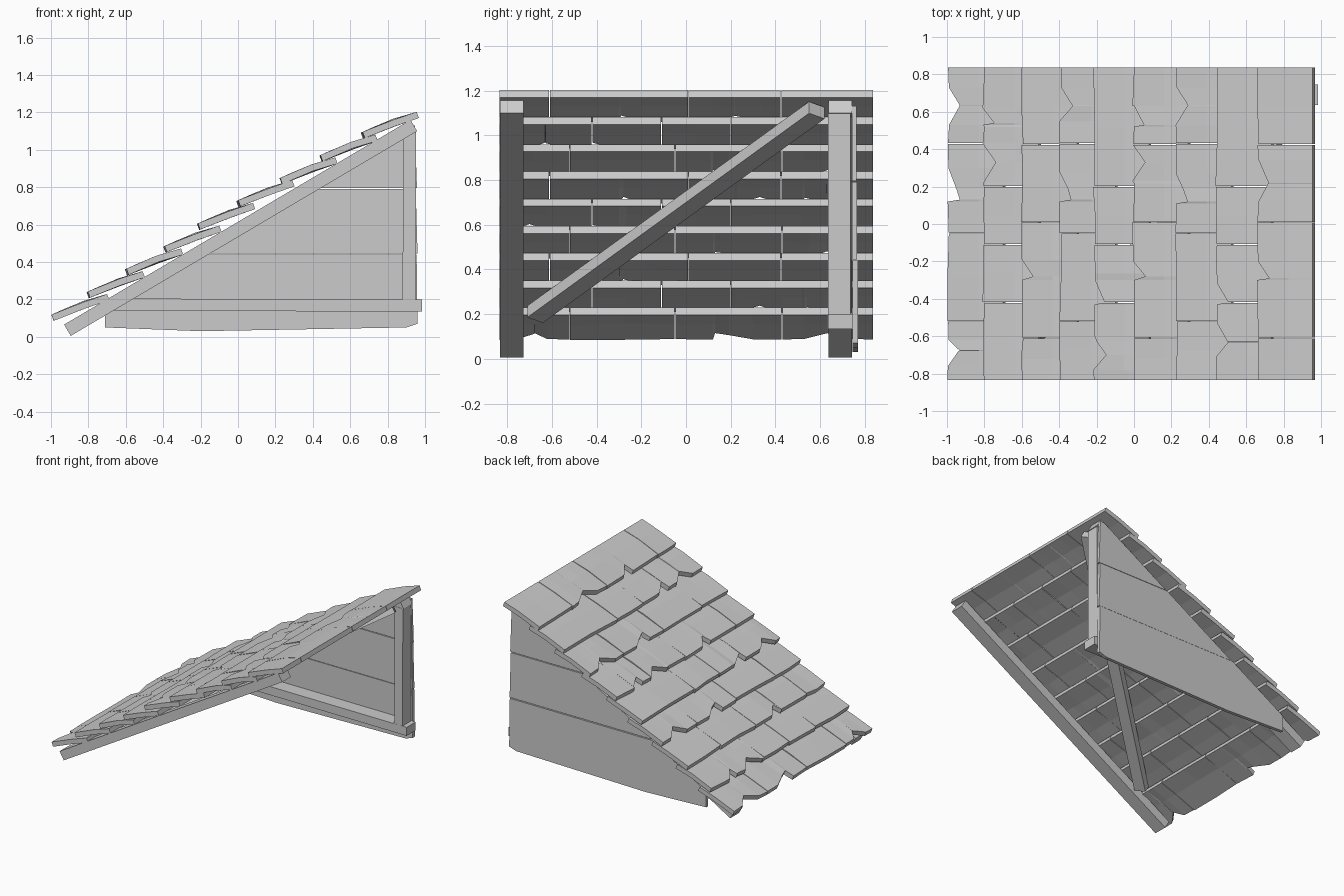
import bpy, bmesh, random
from mathutils import Vector

random.seed(4)
if "Cube" in bpy.data.objects:
    bpy.data.objects.remove(bpy.data.objects["Cube"], do_unlink=True)

grey = bpy.data.materials.new("weathered_grey")
grey.use_nodes = True
colour = (0.6, 0.6, 0.6, 1)
grey.diffuse_color = colour
grey.node_tree.nodes["Principled BSDF"].inputs["Base Color"].default_value = colour

SLOPE = 0.591          # roof rise per unit of x
MID = 0.574            # height of the rafter centre line at x = 0
ALONG = Vector((1, 0, SLOPE)).normalized()
UP = Vector((-ALONG.z, 0, ALONG.x))


def finish(name, bm):
    bmesh.ops.recalc_face_normals(bm, faces=bm.faces)
    mesh = bpy.data.meshes.new(name)
    bm.to_mesh(mesh)
    bm.free()
    mesh.materials.append(grey)
    obj = bpy.data.objects.new(name, mesh)
    bpy.context.collection.objects.link(obj)
    return obj


def beam(name, a, b, side, width, depth):
    """Box from a to b; width is measured along side, depth across it."""
    a, b = Vector(a), Vector(b)
    side = Vector(side).normalized()
    across = (b - a).cross(side).normalized()
    bm = bmesh.new()
    rings = []
    for p in (a, b):
        rings.append([bm.verts.new(p + side * width / 2 * s + across * depth / 2 * t)
                      for s, t in ((-1, -1), (1, -1), (1, 1), (-1, 1))])
    for ring in rings:
        bm.faces.new(ring)
    for i in range(4):
        j = (i + 1) % 4
        bm.faces.new((rings[0][i], rings[0][j], rings[1][j], rings[1][i]))
    return finish(name, bm)


def board(name, outline, y0, y1):
    """Extrude an x-z outline from y0 to y1."""
    bm = bmesh.new()
    face = bm.faces.new([bm.verts.new((x, y0, z)) for x, z in outline])
    out = bmesh.ops.extrude_face_region(bm, geom=[face])
    moved = [v for v in out["geom"] if isinstance(v, bmesh.types.BMVert)]
    bmesh.ops.translate(bm, verts=moved, vec=(0, y1 - y0, 0))
    return finish(name, bm)


def on_roof(x, y):
    return Vector((x, y, MID + SLOPE * x))


# Rafters at the front and back
for name, y in (("front_rafter", -0.78), ("back_rafter", 0.69)):
    beam(name, on_roof(-0.912, y), on_roof(0.94, y), (0, 1, 0), 0.105, 0.07)

# Diagonal brace in the roof plane
start, end = on_roof(-0.635, -0.675), on_roof(0.91, 0.585)
beam("diagonal_brace", start, end, UP, 0.06, 0.085)

# Back wall frame
beam("back_post", (0.915, 0.685, 0.2), (0.918, 0.685, 1.1), (0, 1, 0), 0.1, 0.07)
beam("back_sill", (-0.69, 0.69, 0.172), (0.985, 0.69, 0.167), (0, 1, 0), 0.11, 0.065)


# Back wall boards, cut along the roof line
def edge(z):
    return (z - 0.59) / SLOPE


board("lower_wall_board", [(-0.71, 0.05), (-0.2, 0.03), (0.9, 0.05), (0.96, 0.07), (0.955, 0.44),
                           (edge(0.44), 0.44), (edge(0.17), 0.17)], 0.745, 0.77)
board("middle_wall_board", [(edge(0.445), 0.445), (0.96, 0.445), (0.95, 0.79), (edge(0.79), 0.79)],
      0.742, 0.765)
board("upper_wall_board", [(edge(0.795), 0.795), (0.957, 0.795), (0.945, 1.13), (edge(1.13), 1.13)],
      0.742, 0.762)


# Shingle courses with chipped lower edges
def chip(y, notches):
    depth = 0
    for centre, above, below in notches:
        reach = above if y > centre else below
        depth = max(depth, 0.06 * (1 - abs(y - centre) / reach))
    return depth


def shingle(name, x, z, y0, y1, notches):
    ys = {y0, y1, (y0 + y1) / 2}
    for centre, above, below in notches:
        ys |= {v for v in (centre + above, centre, centre - below) if y0 < v < y1}
    bm = bmesh.new()
    columns = []
    for y in sorted(ys):
        low = chip(y, notches)
        low += random.uniform(0, 0.012)
        sag = random.uniform(-0.004, 0.004)
        top = [(low, low * 0.45), (0.17, 0.07 + sag), (0.3, 0.112)]
        base = [(dx + 0.012, dz - 0.033) for dx, dz in reversed(top)]
        columns.append([bm.verts.new((x + dx, y, z + dz)) for dx, dz in top + base])
    for a, b in zip(columns, columns[1:]):
        for i in range(6):
            j = (i + 1) % 6
            bm.faces.new((a[i], a[j], b[j], b[i]))
    for end in (columns[0], columns[-1]):
        bm.faces.new((end[0], end[1], end[4], end[5]))
        bm.faces.new((end[1], end[2], end[3], end[4]))
    finish(name, bm)


courses = [
    (-1.0, [(0.63, 0.1, 0.1), (0.13, 0.17, 0.01), (-0.68, 0.06, 0.08)]),
    (-0.81, [(0.54, 0.08, 0.01), (0.33, 0.1, 0.11)]),
    (-0.605, [(-0.28, 0.09, 0.02)]),
    (-0.4, [(0.63, 0.1, 0.08), (0.13, 0.15, 0.01)]),
    (-0.22, [(-0.42, 0.12, 0.01), (-0.7, 0.1, 0.08)]),
    (-0.01, [(0.53, 0.1, 0.01), (0.33, 0.1, 0.1), (-0.28, 0.08, 0.02)]),
    (0.22, [(0.63, 0.1, 0.1), (0.12, 0.15, 0.01)]),
    (0.435, [(-0.42, 0.1, 0.01), (-0.63, 0.1, 0.08)]),
    (0.655, [(0.22, 0.12, 0.1), (-0.29, 0.09, 0.01)]),
]
seams = [(-0.52, -0.05, 0.43), (-0.42, -0.11, 0.2), (-0.61, 0.01, 0.425)]
for row, (x, notches) in enumerate(courses):
    z = 0.117 + 0.1217 * row
    cuts = [-0.835, *seams[row % 3], 0.838]
    for n, (y0, y1) in enumerate(zip(cuts, cuts[1:])):
        shingle(f"shingle_{row + 1}_{n + 1}", x, z, y0 + 0.002, y1 - 0.002, notches)
